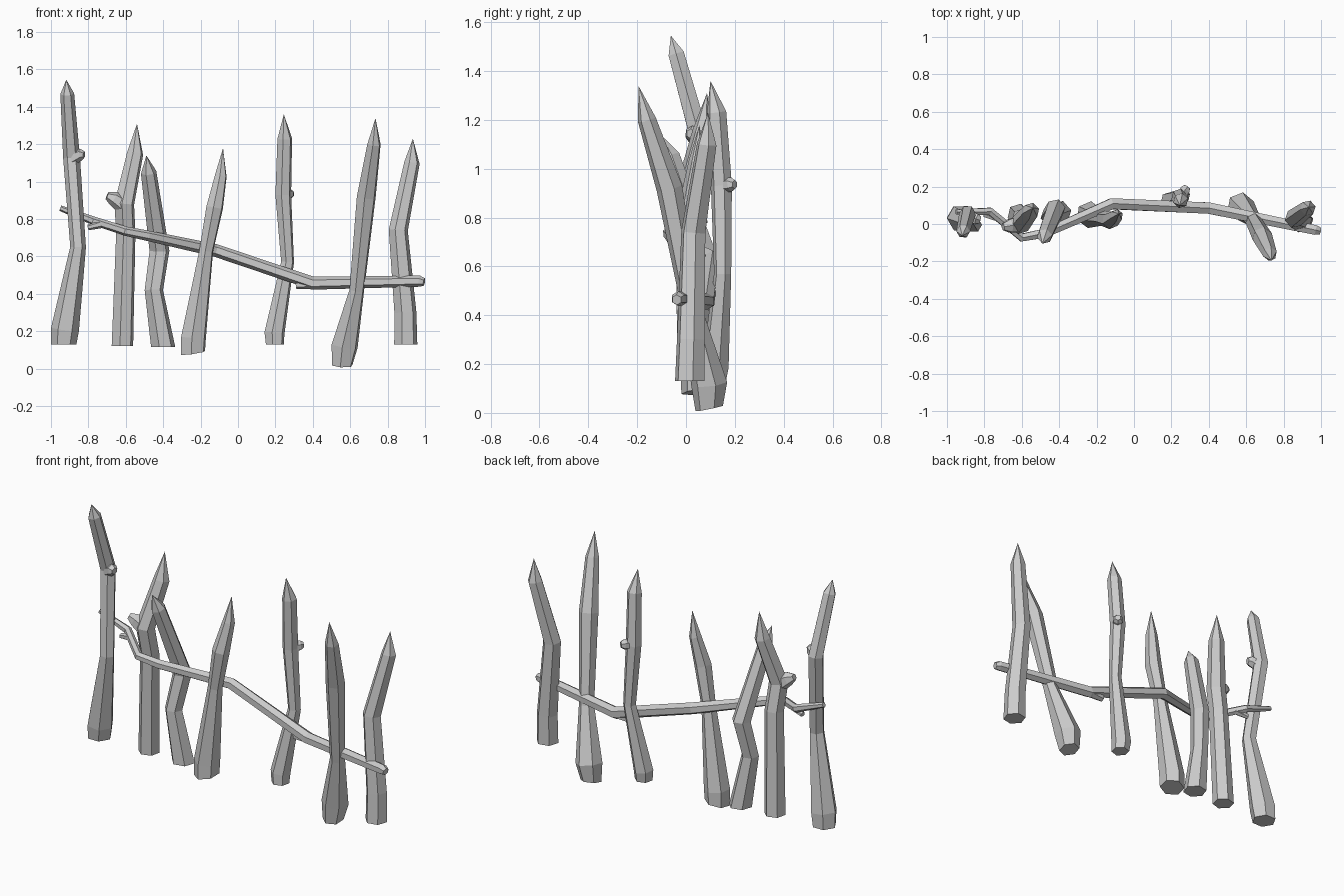
import bpy, bmesh, math
from mathutils import Vector


def limb(bm, path, start=None, turn=0.0, sides=6):
    """Sweep a polygon along (x, y, z, radius) points; a zero radius makes a tip."""
    pts = [Vector(p[:3]) for p in path]
    rings = []
    for i, p in enumerate(path):
        if p[3] == 0:
            rings.append([bm.verts.new(pts[i])])
            continue
        a = (pts[i] - pts[i - 1]).normalized() if i else Vector()
        b = (pts[i + 1] - pts[i]).normalized() if i + 1 < len(pts) else Vector()
        t = (a + b).normalized()
        if i == 0 and start:
            t = Vector(start).normalized()
        ref = Vector((1, 0, 0)) if abs(t.z) > 0.6 else Vector((0, 0, 1))
        u = (ref - t * ref.dot(t)).normalized()
        v = t.cross(u)
        ring = []
        for k in range(sides):
            w = turn + math.tau * k / sides
            ring.append(bm.verts.new(pts[i] + p[3] * (u * math.cos(w) + v * math.sin(w))))
        rings.append(ring)
    for r, s in zip(rings, rings[1:]):
        for k in range(sides):
            j = (k + 1) % sides
            if len(s) == 1:
                bm.faces.new((r[k], r[j], s[0]))
            else:
                bm.faces.new((r[k], r[j], s[j], s[k]))
    bm.faces.new(rings[0][::-1])
    if len(rings[-1]) > 1:
        bm.faces.new(rings[-1])


def part(name, path, knots=(), start=None, turn=0.0):
    bm = bmesh.new()
    limb(bm, path, start, turn)
    for k in knots:
        limb(bm, k)
    bmesh.ops.recalc_face_normals(bm, faces=bm.faces)
    me = bpy.data.meshes.new(name)
    bm.to_mesh(me)
    bm.free()
    ob = bpy.data.objects.new(name, me)
    bpy.context.collection.objects.link(ob)


UP = (0, 0, 1)

# Sharpened posts, left to right, with broken-branch knots
part("post_1", [(-.932, .035, .13, .068), (-.925, .03, .21, .075), (-.855, -.005, .65, .042),
                (-.89, .055, 1.13, .045), (-.913, -.04, 1.47, .037), (-.918, -.062, 1.545, 0)],
     [[(-.885, .045, 1.12, .035), (-.84, .025, 1.145, .032), (-.823, .02, 1.143, .02)]], UP)
part("post_2", [(-.618, .05, .12, .06), (-.6, .03, .72, .054), (-.608, .0, .88, .055),
                (-.55, .07, 1.15, .045), (-.54, .086, 1.31, 0)],
     [[(-.61, .0, .87, .05), (-.665, -.01, .91, .04), (-.7, -.015, .925, .02)]], UP, .3)
part("post_3", [(-.4, .06, .115, .066), (-.45, .04, .42, .05), (-.42, .08, .63, .054),
                (-.478, -.065, 1.05, .042), (-.49, -.105, 1.14, 0)], (), UP, .2)
part("post_4", [(-.24, .05, .085, .07), (-.238, .05, .165, .072), (-.17, .03, .63, .04),
                (-.125, .02, .86, .048), (-.092, .045, 1.03, .034), (-.08, .055, 1.18, 0)],
     (), (-.15, -.1, 1), .4)
part("post_5", [(.197, .115, .13, .05), (.195, .12, .19, .056), (.265, .15, .57, .036),
                (.242, .145, .93, .044), (.25, .125, 1.23, .041), (.245, .1, 1.36, 0)],
     [[(.245, .145, .93, .03), (.275, .185, .935, .03), (.287, .2, .935, .018)]], UP, .3)
part("post_6", [(.557, .095, .018, .058), (.57, .095, .12, .075), (.635, .025, .42, .042),
                (.686, -.068, .92, .054), (.727, -.16, 1.2, .038), (.735, -.195, 1.34, 0)],
     (), (.05, -.2, 1), .35)
part("post_7", [(.897, .015, .13, .063), (.895, .02, .3, .06), (.857, .03, .74, .052),
                (.93, .085, 1.1, .042), (.935, .09, 1.23, 0)], (), UP, .2)

# Crooked rail woven between the posts, with two twig stubs
part("rail", [(-.95, .065, .858, .015), (-.77, .068, .79, .023), (-.6, -.072, .735, .025),
              (-.48, -.05, .71, .028), (-.12, .108, .632, .034), (.4, .085, .457, .035),
              (.97, -.032, .468, .03), (.995, -.038, .463, .021)],
     [[(-.72, .03, .775, .022), (-.8, .05, .755, .015)],
      [(.39, .085, .455, .03), (.31, .09, .445, .02)]])
